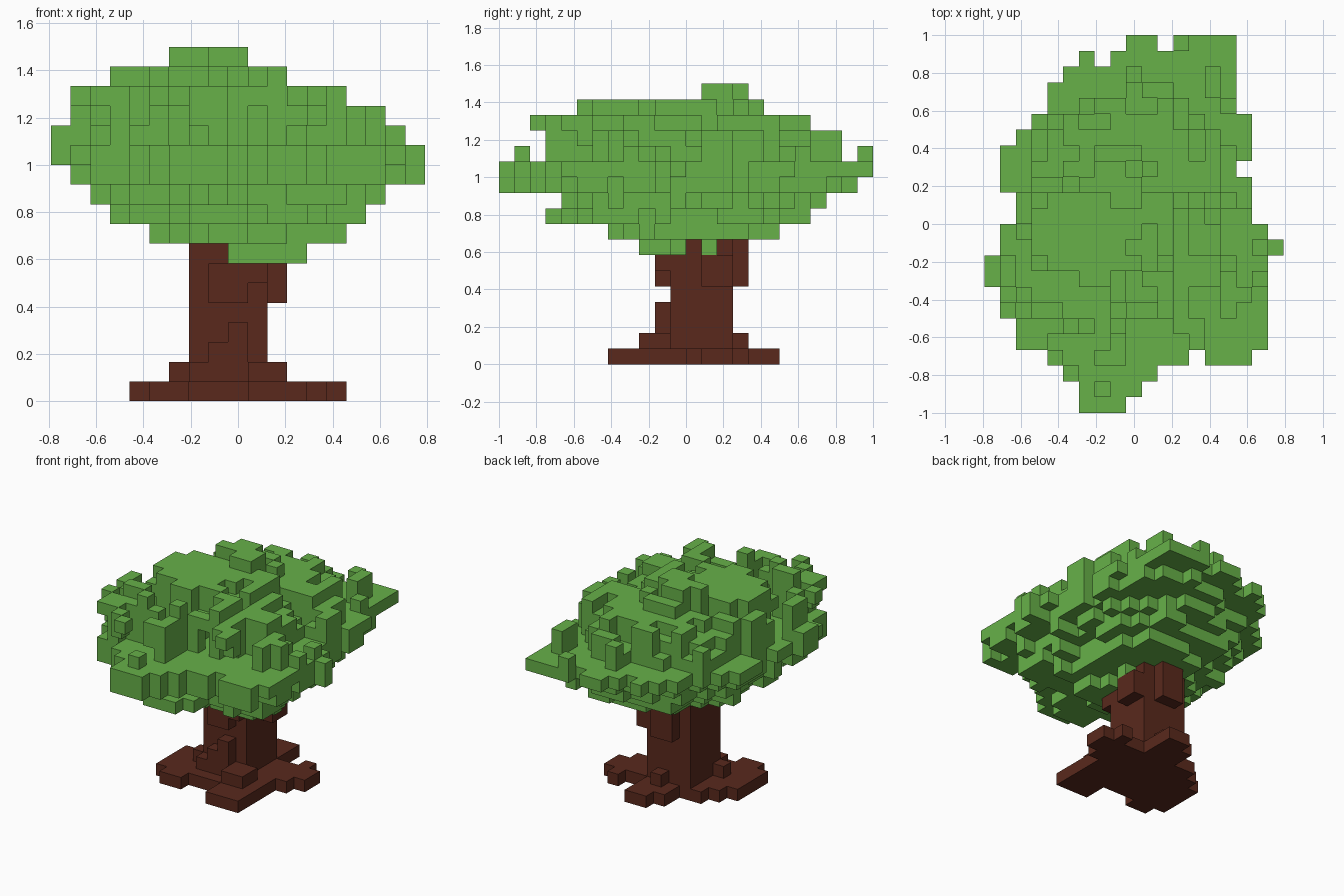
import bpy
import bmesh
import random
from itertools import product

cube = bpy.data.objects.get("Cube")
if cube:
    bpy.data.objects.remove(cube)

random.seed(11)
UNIT = 1 / 12                      # edge length of one block
COLS, ROWS, WIDEST = 19, 24, 12    # blocks along x, blocks along y, widest layer


def make_material(name, color):
    material = bpy.data.materials.new(name)
    material.use_nodes = True
    material.diffuse_color = color
    material.node_tree.nodes["Principled BSDF"].inputs["Base Color"].default_value = color
    return material


def box(x0, x1, y0, y1, z0, z1):
    """All block cells in an index range."""
    return set(product(range(x0, x1), range(y0, y1), range(z0, z1)))


def build_blocks(name, cells, material):
    """Skin a set of cells with the faces that are open to the air."""
    bm = bmesh.new()
    verts = {}

    def corner(p):
        key = tuple(p)
        if key not in verts:
            verts[key] = bm.verts.new((
                (p[0] - COLS / 2) * UNIT, (p[1] - ROWS / 2) * UNIT, p[2] * UNIT))
        return verts[key]

    for cell in sorted(cells):
        for axis, side in product(range(3), (0, 1)):
            neighbour = list(cell)
            neighbour[axis] += 2 * side - 1
            if tuple(neighbour) in cells:
                continue
            u, v = (axis + 1) % 3, (axis + 2) % 3
            ring = []
            for du, dv in ((0, 0), (1, 0), (1, 1), (0, 1)):
                p = list(cell)
                p[axis] += side
                p[u] += du
                p[v] += dv
                ring.append(corner(p))
            bm.faces.new(ring if side else ring[::-1])
    mesh = bpy.data.meshes.new(name)
    bm.to_mesh(mesh)
    bm.free()
    mesh.materials.append(material)
    obj = bpy.data.objects.new(name, mesh)
    bpy.context.collection.objects.link(obj)
    return obj


leaf_green = make_material("leaf_green", (0.135, 0.44, 0.066, 1))
bark_brown = make_material("bark_brown", (0.1, 0.022, 0.012, 1))

# Plan of the crown: start and end column of each row, front to back
plan = [(6, 9), (6, 10), (5, 11), (4, 13), (2, 18), (2, 18), (1, 18), (1, 18),
        (0, 18), (0, 18), (1, 19), (1, 18), (2, 17), (2, 17), (1, 17), (1, 16),
        (1, 17), (2, 17), (3, 17), (4, 16), (4, 16), (5, 16), (8, 16), (9, 16)]

# Extents of each crown layer from the bottom up: x start, x end, y start, y end
layers = [(9, 13, 9, 12), (5, 15, 7, 18), (3, 16, 3, 20), (2, 17, 4, 21),
          (1, 19, 0, 23), (0, 19, 0, 24), (0, 18, 3, 24), (1, 17, 3, 23),
          (1, 15, 2, 20), (3, 12, 5, 17), (6, 10, 13, 16)]
FIRST = 7

# Clumps of neighbouring columns share one bump value, with a little of their own
clumps, grain = {}, {}


def bump(i, j):
    clump = ((i + j // 2) // 2, (j + i // 3) // 2)
    if clump not in clumps:
        clumps[clump] = random.uniform(-1, 1)
    if (i, j) not in grain:
        grain[i, j] = random.uniform(-0.4, 0.4)
    return clumps[clump] + grain[i, j]


def in_plan(u, v):
    """Whether a point, in block units, lies inside the crown plan."""
    if not 0 <= v < ROWS:
        return False
    start, end = plan[int(v)]
    return start <= u < end


def in_layer(i, j, k, x0, x1, y0, y1):
    """Fit the plan, rounded off and roughened, into a layer's extents."""
    u = 2 * (i + 0.5 - x0) / (x1 - x0) - 1
    v = 2 * (j + 0.5 - y0) / (y1 - y0) - 1
    radius = max((u * u + v * v) ** 0.5, 0.01)
    if k > WIDEST:
        shift = 0.12 + (0.2 + 0.08 * (k - WIDEST)) * bump(i, j)
    else:
        shift = 0.08 * bump(i, j)
    scale = max(0, 1 + shift / radius)
    return (radius * scale <= 1.05
            and in_plan((u * scale + 1) / 2 * COLS, (v * scale + 1) / 2 * ROWS))


# Crown: stacked layers with a bumpy top
crown = set()
for k, (x0, x1, y0, y1) in enumerate(layers, FIRST):
    spots = [(i, j) for i, j in product(range(x0, x1), range(y0, y1)) if in_plan(i, j)]
    crown |= {(i, j, k) for i, j in spots
              if k == WIDEST or in_layer(i, j, k, x0, x1, y0, y1)}
    if k <= WIDEST:
        continue
    # One tuft per side reaches the full extent of each upper layer
    footing = [s for s in spots if (*s, k - 1) in crown]
    for axis, edge in ((0, x0), (0, x1 - 1), (1, y0), (1, y1 - 1)):
        rim = [s for s in footing if s[axis] == edge]
        if rim:
            crown.add((*rim[len(rim) // 2], k))

# Notch at the back and loose tufts around the rim
crown -= box(11, 12, 23, 24, 11, 14)
crown |= box(14, 17, 3, 4, 11, 13) | box(6, 7, 22, 23, 12, 13)
crown |= box(6, 9, 0, 2, 11, 12) | box(7, 8, 1, 2, 13, 14) | box(11, 12, 13, 14, 7, 8)

# Spreading roots
wood = box(7, 13, 9, 15, 0, 1)
wood |= box(10, 13, 7, 9, 0, 1)
wood |= box(4, 7, 9, 13, 0, 1) | box(5, 7, 8, 14, 0, 1) | box(6, 7, 14, 15, 0, 1)
wood |= box(13, 15, 13, 15, 0, 1) | box(13, 14, 12, 16, 0, 1)
wood |= box(8, 11, 15, 17, 0, 1) | box(9, 11, 17, 18, 0, 1)

# Flare above the roots
wood |= box(7, 11, 10, 15, 1, 2) | box(6, 7, 11, 12, 1, 2)
wood |= box(10, 12, 9, 11, 1, 2) | box(9, 10, 15, 16, 1, 2)
wood |= box(8, 10, 10, 11, 2, 3) | box(9, 10, 10, 11, 3, 4)

# Trunk column and the knots under the crown
wood |= box(7, 11, 11, 15, 2, 9)
wood |= box(8, 10, 10, 11, 5, 7) | box(10, 11, 10, 11, 6, 7)
wood |= box(11, 12, 13, 15, 5, 7) | box(8, 10, 15, 16, 5, 8)

build_blocks("crown", crown, leaf_green)
build_blocks("trunk", wood - crown, bark_brown)
